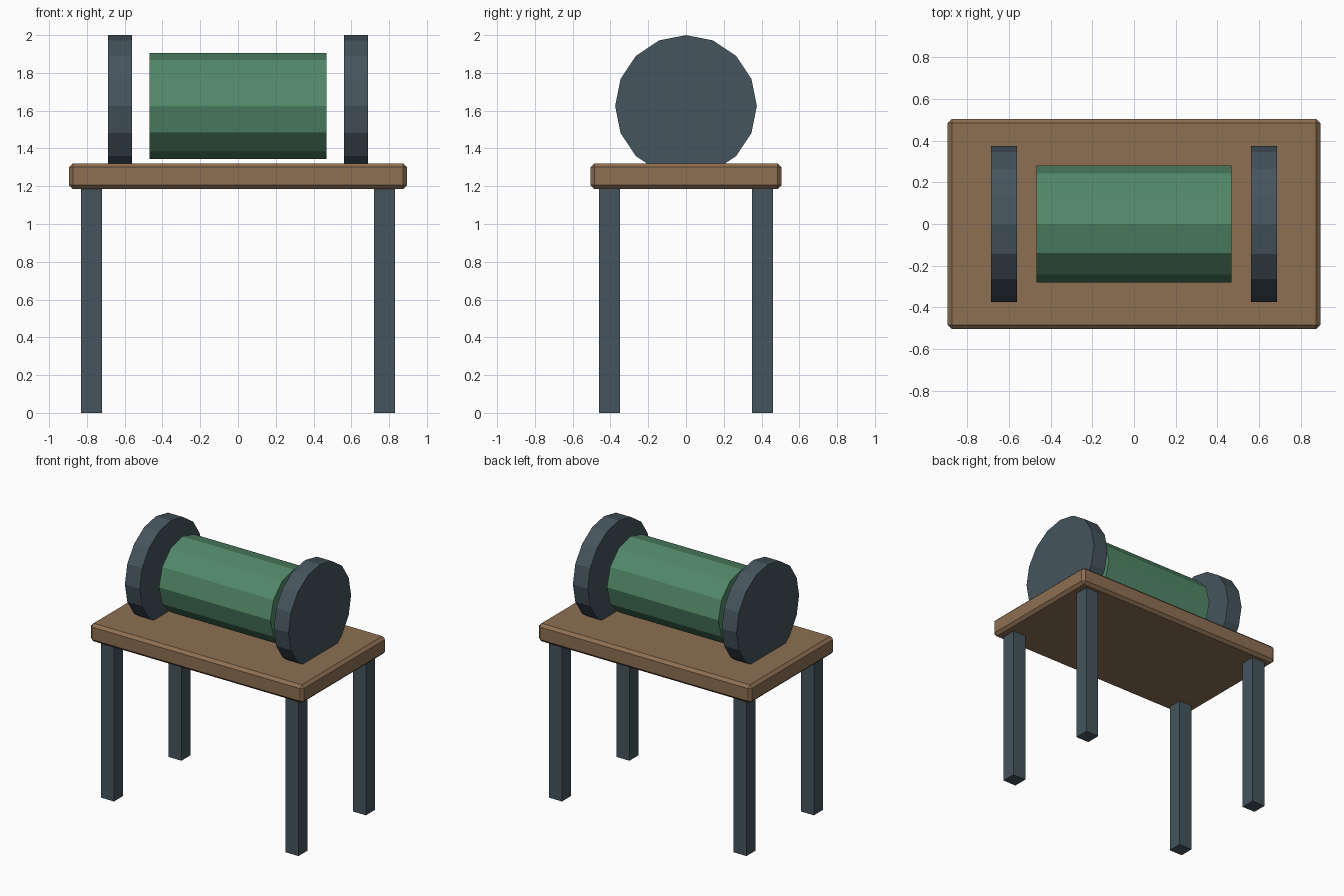
import bpy
import math

if "Cube" in bpy.data.objects:
    bpy.data.objects.remove(bpy.data.objects["Cube"])


def material(name, rgb):
    m = bpy.data.materials.new(name)
    m.diffuse_color = (*rgb, 1)
    m.use_nodes = True
    m.node_tree.nodes["Principled BSDF"].inputs["Base Color"].default_value = m.diffuse_color
    return m


wood = material("wood", (0.27, 0.16, 0.085))
slate = material("slate", (0.06, 0.09, 0.11))
green = material("green", (0.085, 0.25, 0.14))


def box(name, loc, size, mat, bevel=0):
    bpy.ops.mesh.primitive_cube_add(size=1, location=loc)
    ob = bpy.context.object
    ob.name = name
    ob.scale = size
    bpy.ops.object.transform_apply(location=False, rotation=False, scale=True)
    if bevel:
        mod = ob.modifiers.new("bevel", 'BEVEL')
        mod.width = bevel
        mod.segments = 1
    ob.data.materials.append(mat)


def cylinder_x(name, x, radius, length, sides, mat):
    # Cylinder lying along x, with a vertex line at the top
    bpy.ops.mesh.primitive_cylinder_add(
        vertices=sides, radius=radius, depth=length,
        location=(x, 0, 1.625), rotation=(0, math.pi / 2, 0))
    ob = bpy.context.object
    ob.name = name
    ob.data.materials.append(mat)


# Table top with chamfered edges
box("table_top", (0, 0, 1.253), (1.79, 1.01, 0.137), wood, 0.021)

# Four square legs
for x, side in ((-1, "left"), (1, "right")):
    for y, end in ((-1, "front"), (1, "back")):
        box(f"{end}_{side}_leg", (x * 0.775, y * 0.405, 0.6),
            (0.11, 0.11, 1.2), slate)

# Central drum
cylinder_x("drum", 0, 0.28, 0.936, 12, green)

# End discs, sunk slightly into the table top
for x, side in ((-1, "left"), (1, "right")):
    cylinder_x(f"{side}_end_disc", x * 0.625, 0.375, 0.125, 16, slate)
